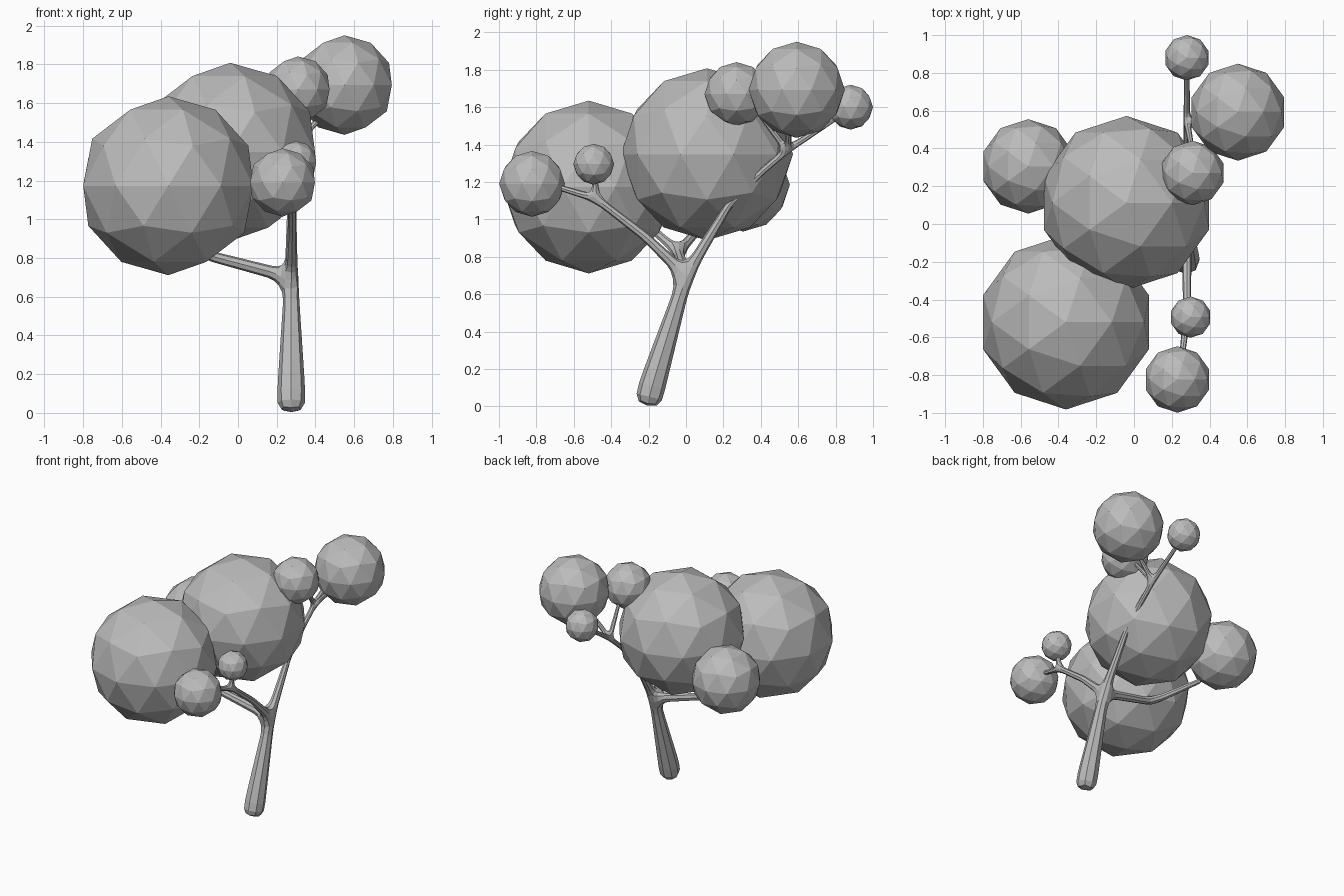
import bpy
import bmesh

cube = bpy.data.objects.get("Cube")
if cube:
    bpy.data.objects.remove(cube, do_unlink=True)

# One plain grey for the whole model
grey = bpy.data.materials.new("plain grey")
grey.use_nodes = True
grey.diffuse_color = (0.5, 0.5, 0.5, 1)
grey.node_tree.nodes["Principled BSDF"].inputs["Base Color"].default_value = (0.5, 0.5, 0.5, 1)


def add_object(name, bm):
    mesh = bpy.data.meshes.new(name)
    bm.to_mesh(mesh)
    bm.free()
    mesh.materials.append(grey)
    obj = bpy.data.objects.new(name, mesh)
    bpy.context.collection.objects.link(obj)
    return obj


# Foliage: faceted balls (centre, radius)
FOLIAGE = {
    "foliage_middle": ((-0.04, 0.112, 1.348), 0.46),
    "foliage_front_right": ((-0.36, -0.52, 1.173), 0.462),
    "foliage_back_right": ((-0.56, 0.305, 1.185), 0.25),
    "foliage_top_left": ((0.55, 0.592, 1.693), 0.257),
    "foliage_top_small": ((0.31, 0.27, 1.67), 0.171),
    "foliage_back_tip": ((0.28, 0.88, 1.6), 0.12),
    "foliage_front_low": ((0.23, -0.823, 1.19), 0.176),
    "foliage_front_tip": ((0.30, -0.493, 1.295), 0.109),
}
for name, (centre, radius) in FOLIAGE.items():
    bm = bmesh.new()
    bmesh.ops.create_icosphere(bm, subdivisions=2, radius=radius)
    add_object(name, bm).location = centre

# Trunk and branches: skeleton joints (position, radius), each chain starts at a named joint
JOINTS = {
    "root": ((0.275, -0.21, 0.01), 0.08),
    "flare": ((0.275, -0.185, 0.10), 0.08),
    "fork": ((0.275, 0.0, 0.70), 0.037),
    "up_low": ((0.275, 0.23, 1.08), 0.022),
    "up_mid": ((0.28, 0.40, 1.25), 0.02),
    "up_fork": ((0.28, 0.54, 1.37), 0.02),
    "up_tip": ((0.28, 0.83, 1.56), 0.014),
    "small_tip": ((0.31, 0.38, 1.58), 0.013),
    "left_tip": ((0.46, 0.56, 1.56), 0.014),
    "front_mid": ((0.28, -0.22, 0.91), 0.026),
    "front_fork": ((0.28, -0.48, 1.11), 0.022),
    "front_end": ((0.25, -0.74, 1.19), 0.015),
    "front_tip": ((0.295, -0.49, 1.24), 0.015),
    "right_fork": ((-0.2, -0.04, 0.825), 0.028),
    "right_front": ((-0.32, -0.24, 1.0), 0.022),
    "right_back": ((-0.5, 0.14, 1.03), 0.02),
}
CHAINS = [
    ("root", "flare", "fork", "up_low", "up_mid", "up_fork", "up_tip"),
    ("small_tip", "up_fork", "left_tip"),
    ("fork", "front_mid", "front_fork", "front_end"),
    ("front_fork", "front_tip"),
    ("fork", "right_fork", "right_front"),
    ("right_fork", "right_back"),
]
bm = bmesh.new()
points = {name: bm.verts.new(co) for name, (co, r) in JOINTS.items()}
for chain in CHAINS:
    for a, b in zip(chain, chain[1:]):
        bm.edges.new((points[a], points[b]))
trunk = add_object("trunk_and_branches", bm)
trunk.modifiers.new("Skin", 'SKIN')
if not trunk.data.skin_vertices:
    bpy.context.view_layer.objects.active = trunk
    trunk.select_set(True)
    bpy.ops.mesh.customdata_skin_add()
for skin, (co, r) in zip(trunk.data.skin_vertices[0].data, JOINTS.values()):
    skin.radius = (r, r)
trunk.data.skin_vertices[0].data[0].use_root = True
trunk.modifiers.new("Rounding", 'SUBSURF').levels = 1
trunk.modifiers["Rounding"].render_levels = 1

# Settle the trunk foot on the ground
bpy.context.view_layer.update()
shape = trunk.evaluated_get(bpy.context.evaluated_depsgraph_get()).data
lowest = min(v.co.z for v in shape.vertices)
trunk.data.vertices[0].co.z -= lowest
